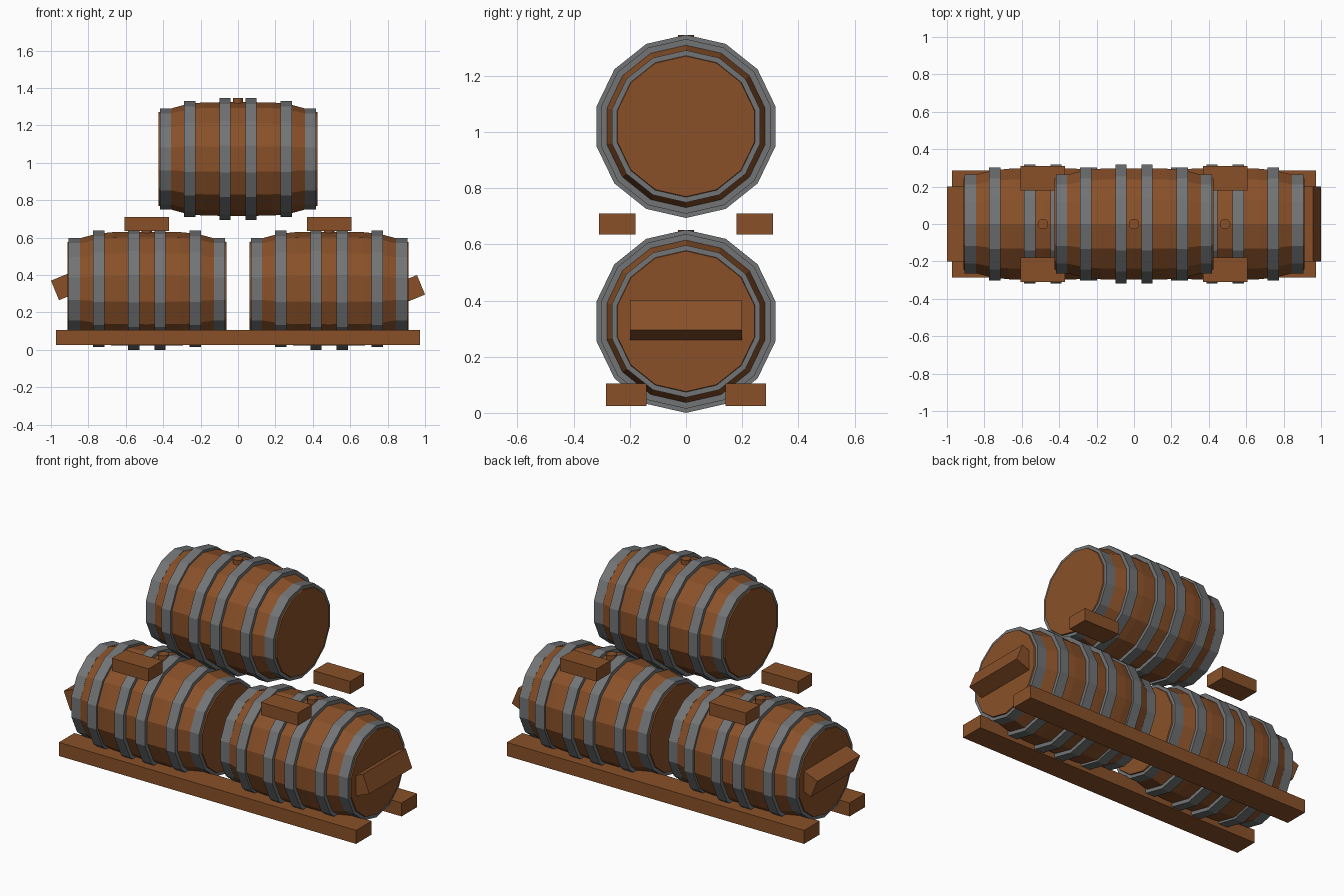
import bpy, bmesh, math
from mathutils import Matrix

cube = bpy.data.objects.get("Cube")
if cube:
    bpy.data.objects.remove(cube, do_unlink=True)

SIDES = 14


def material(name, color):
    m = bpy.data.materials.new(name)
    m.use_nodes = True
    m.diffuse_color = color
    bsdf = next(n for n in m.node_tree.nodes if n.type == "BSDF_PRINCIPLED")
    bsdf.inputs["Base Color"].default_value = color
    bsdf.inputs["Roughness"].default_value = 0.8
    return m


WOOD = material("brown wood", (0.25, 0.081, 0.022, 1))
IRON = material("grey iron", (0.17, 0.175, 0.18, 1))


def finish(name, bm, mat, location):
    bmesh.ops.recalc_face_normals(bm, faces=bm.faces)
    mesh = bpy.data.meshes.new(name)
    bm.to_mesh(mesh)
    bm.free()
    mesh.materials.append(mat)
    obj = bpy.data.objects.new(name, mesh)
    obj.location = location
    bpy.context.collection.objects.link(obj)
    return obj


def lathe(name, profile, mat, location, closed=False):
    """Turn (x, radius) points round the x axis; a closed profile makes a ring."""
    bm = bmesh.new()
    rings = []
    for x, r in profile:
        angles = [math.tau * i / SIDES for i in range(SIDES)]
        rings.append([bm.verts.new((x, r * math.sin(a), r * math.cos(a))) for a in angles])
    pairs = list(zip(rings, rings[1:]))
    if closed:
        pairs.append((rings[-1], rings[0]))
    else:
        bm.faces.new(rings[0])
        bm.faces.new(rings[-1])
    for a, b in pairs:
        for i in range(SIDES):
            j = (i + 1) % SIDES
            bm.faces.new((a[i], a[j], b[j], b[i]))
    return finish(name, bm, mat, location)


def box(name, size, location, tilt=0):
    bm = bmesh.new()
    bmesh.ops.create_cube(bm, size=1, matrix=Matrix.Diagonal((*size, 1)))
    obj = finish(name, bm, WOOD, location)
    obj.rotation_euler.y = tilt
    return obj


def barrel(name, x, z):
    # Bulging wooden body with flat heads
    half = [(0.425, 0.25), (0.355, 0.271), (0.27, 0.294), (0.18, 0.303)]
    profile = [(-px, r) for px, r in half] + [(0, 0.304)] + half[::-1]
    lathe(name + "_body", profile, WOOD, (x, 0, z))

    # Three pairs of iron hoops
    hoops = [("end", 0.388, 0.271, 0.235), ("quarter", 0.258, 0.311, 0.28),
             ("middle", 0.07, 0.326, 0.295)]
    for label, offset, outer, inner in hoops:
        for side, s in (("left", 1), ("right", -1)):
            a, b = s * offset - 0.03, s * offset + 0.03
            ring = [(a, inner), (a, outer), (b, outer), (b, inner)]
            lathe(f"{name}_{label}_hoop_{side}", ring, IRON, (x, 0, z), closed=True)

    # Bung in the top of the body
    bm = bmesh.new()
    bmesh.ops.create_cone(bm, cap_ends=True, segments=12, radius1=0.028,
                          radius2=0.028, depth=0.06)
    finish(name + "_bung", bm, WOOD, (x, 0, z + 0.295))


barrel("upper_barrel", 0, 1.02)
barrel("lower_left_barrel", 0.487, 0.326)
barrel("lower_right_barrel", -0.487, 0.326)

for depth, y in (("front", -1), ("back", 1)):
    # Long rails under the lower barrels
    box(depth + "_rail", (1.945, 0.145, 0.08), (0, y * 0.2125, 0.065))
    # Spacer blocks above the lower barrels
    for side, x in (("left", 1), ("right", -1)):
        box(f"{depth}_{side}_spacer", (0.24, 0.13, 0.075), (x * 0.488, y * 0.245, 0.673))

# Tilted planks set into the outer barrel heads
TILT = math.radians(-22.3)
LENGTH = 0.13
for side, s in (("left", 1), ("right", -1)):
    inset = LENGTH / 2
    x = s * (0.9785 - inset * math.cos(TILT))
    z = 0.3325 + s * (0.015 + inset * math.sin(TILT))
    box(side + "_end_plank", (LENGTH, 0.4, 0.113), (x, 0, z), TILT)
